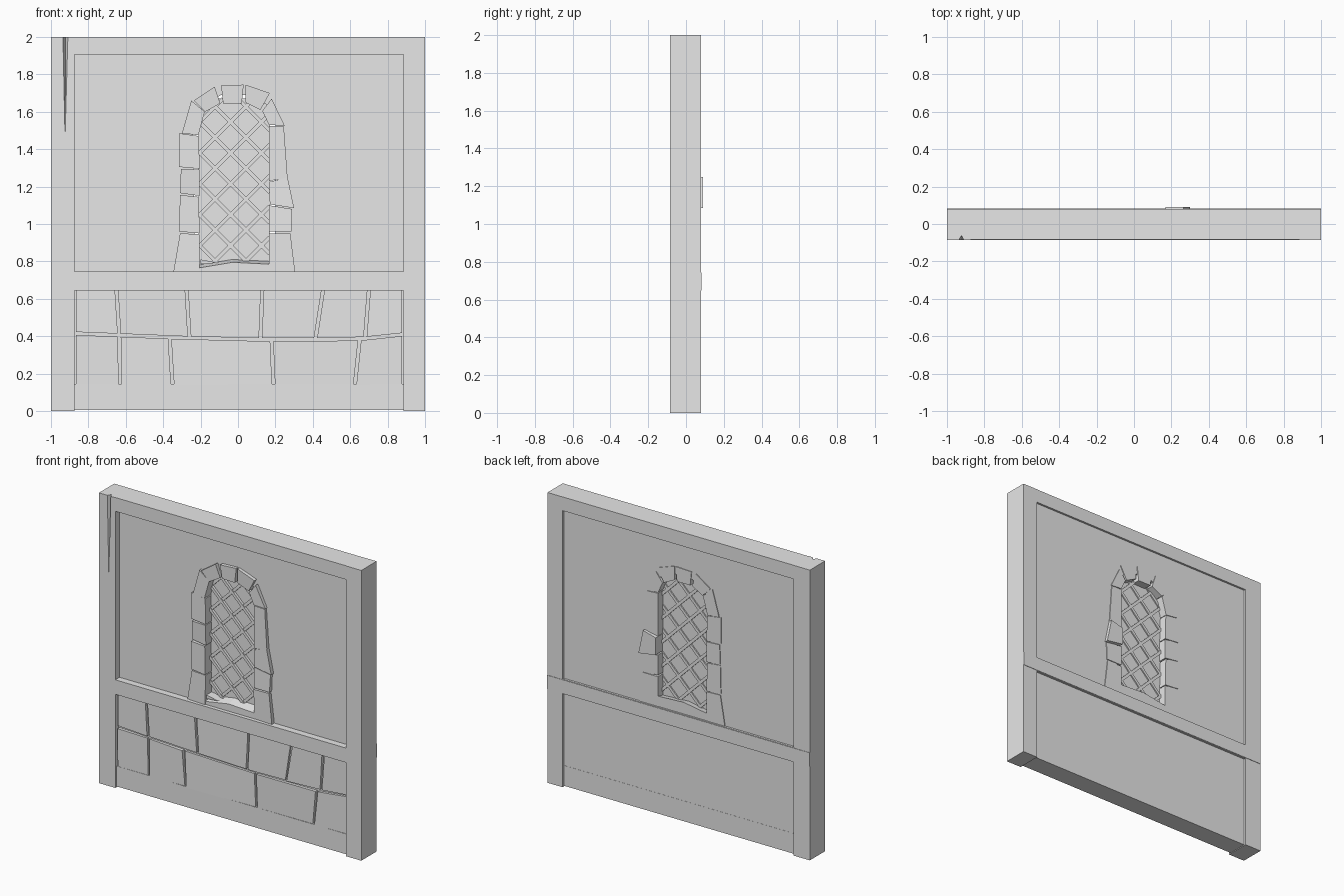
import bpy, bmesh, random
from mathutils import Vector

random.seed(4)
if "Cube" in bpy.data.objects:
    bpy.data.objects.remove(bpy.data.objects["Cube"], do_unlink=True)

grey = bpy.data.materials.new("plain grey")
grey.use_nodes = True
grey.diffuse_color = (0.8, 0.8, 0.8, 1)
grey.node_tree.nodes["Principled BSDF"].inputs["Base Color"].default_value = (0.8, 0.8, 0.8, 1)


def prism(name, outline, front, back, jitter=0.0, drop=0.0):
    """Extrude an (x, z) outline from front to back; jitter roughens the front,
    drop lowers the upper front corners."""
    bm = bmesh.new()
    mid = sum(z for _, z in outline) / len(outline)
    near = [bm.verts.new((x, front + random.uniform(-jitter, jitter), z - (drop if z > mid else 0)))
            for x, z in outline]
    far = [bm.verts.new((x, back, z)) for x, z in outline]
    bm.faces.new(near)
    bm.faces.new(far[::-1])
    n = len(outline)
    for i in range(n):
        j = (i + 1) % n
        bm.faces.new((near[j], near[i], far[i], far[j]))
    bmesh.ops.recalc_face_normals(bm, faces=bm.faces)
    mesh = bpy.data.meshes.new(name)
    bm.to_mesh(mesh)
    bm.free()
    mesh.materials.append(grey)
    obj = bpy.data.objects.new(name, mesh)
    bpy.context.collection.objects.link(obj)
    return obj


def box(name, x0, x1, z0, z1, front, back):
    return prism(name, [(x0, z0), (x1, z0), (x1, z1), (x0, z1)], front, back)


# Timber frame
LEFT, RIGHT = -0.875, 0.885
FRONT, BACK = -0.086, 0.08
post = box("right_post", -1, LEFT, 0, 2, FRONT, BACK)
box("left_post", RIGHT, 1, 0, 2, FRONT, BACK)
box("top_rail", LEFT, RIGHT, 1.905, 2, FRONT + 0.002, BACK - 0.001)
box("middle_rail", LEFT, RIGHT, 0.645, 0.745, FRONT, BACK)
box("middle_rail_back_plate", -1, 1, 0.648, 0.742, BACK - 0.004, BACK + 0.003)
box("bottom_rail", LEFT, RIGHT, 0.005, 0.145, -0.071, 0.066)

# Split in the post: a narrow wedge cut from the top
bm = bmesh.new()
tip = bm.verts.new((-0.925, FRONT - 0.003, 1.39))
rim = [bm.verts.new(p) for p in
       ((-0.942, FRONT - 0.01, 2.02), (-0.904, FRONT - 0.01, 2.02), (-0.922, FRONT + 0.026, 2.02))]
bm.faces.new(rim)
for i in range(3):
    bm.faces.new((rim[i], rim[i - 1], tip))
bmesh.ops.recalc_face_normals(bm, faces=bm.faces)
wedge_mesh = bpy.data.meshes.new("split_cutter")
bm.to_mesh(wedge_mesh)
bm.free()
wedge = bpy.data.objects.new("split_cutter", wedge_mesh)
wedge.hide_render = True
bpy.context.collection.objects.link(wedge)
cut = post.modifiers.new("split", "BOOLEAN")
cut.operation = "DIFFERENCE"
cut.solver = "EXACT"
cut.object = wedge
bpy.context.view_layer.objects.active = post
bpy.ops.object.modifier_apply(modifier=cut.name)
bpy.data.objects.remove(wedge, do_unlink=True)

# Plaster panel with an arched opening
curve = bpy.data.curves.new("plaster_panel", "CURVE")
curve.dimensions = "2D"
curve.fill_mode = "BOTH"
curve.extrude = 0.0525
outer = [(LEFT, 0.74), (RIGHT, 0.74), (RIGHT, 1.91), (LEFT, 1.91)]
arch = [(-0.23, 0.75), (0.2, 0.75), (0.2, 1.53), (0.15, 1.64), (0.04, 1.69),
        (-0.09, 1.69), (-0.19, 1.63), (-0.24, 1.48)]
for loop in (outer, arch):
    spline = curve.splines.new("POLY")
    spline.points.add(len(loop) - 1)
    for point, (x, z) in zip(spline.points, loop):
        point.co = (x, z, 0, 1)
    spline.use_cyclic_u = True
curve.materials.append(grey)
panel = bpy.data.objects.new("plaster_panel", curve)
panel.rotation_euler.x = 1.570796
panel.location.y = 0.0125
bpy.context.collection.objects.link(panel)

# Stones around the window, clockwise from the lower left
surround = [
    [(-0.345, 0.745), (-0.205, 0.745), (-0.205, 0.945), (-0.31, 0.95)],
    [(-0.315, 0.96), (-0.205, 0.95), (-0.21, 1.145), (-0.31, 1.155)],
    [(-0.31, 1.165), (-0.205, 1.15), (-0.205, 1.29), (-0.305, 1.295)],
    [(-0.315, 1.305), (-0.205, 1.295), (-0.21, 1.47), (-0.315, 1.485)],
    [(-0.3, 1.485), (-0.212, 1.475), (-0.178, 1.6), (-0.25, 1.66)],
    [(-0.235, 1.66), (-0.175, 1.6), (-0.095, 1.645), (-0.125, 1.735)],
    [(-0.09, 1.74), (-0.08, 1.645), (0.02, 1.645), (0.03, 1.745)],
    [(0.04, 1.745), (0.04, 1.65), (0.12, 1.61), (0.17, 1.7)],
    [(0.13, 1.605), (0.18, 1.67), (0.25, 1.525), (0.165, 1.53)],
    [(0.165, 1.525), (0.245, 1.52), (0.265, 1.245), (0.165, 1.23)],
    [(0.168, 1.225), (0.265, 1.25), (0.3, 1.085), (0.17, 1.105)],
    [(0.165, 1.1), (0.29, 1.08), (0.285, 0.96), (0.165, 0.96)],
    [(0.165, 0.95), (0.28, 0.95), (0.305, 0.745), (0.165, 0.745)],
]
for i, outline in enumerate(surround):
    back = 0.09 if i == 10 else 0.07
    prism(f"window_stone_{i + 1}", outline, -0.062, back, jitter=0.006)

# Sill with a broken chip
sill = [(-0.21, 0.74), (0.17, 0.74), (0.17, 0.815), (-0.03, 0.825), (-0.21, 0.795)]
prism("window_sill", sill, -0.06, 0.068, drop=0.03)
prism("sill_chip", [(-0.2, 0.785), (-0.11, 0.792), (-0.17, 0.805), (-0.2, 0.81)], -0.058, 0.0)

# Glass and diagonal lattice
W0, W1, S0, S1 = -0.21, 0.17, 0.79, 1.67
box("window_glass", W0, W1, 0.75, S1, 0.006, 0.014)


def lattice_bar(name, slope, offset, front, back):
    """Diagonal bar z = slope * x + offset, kept inside the opening."""
    ends = sorted((z - offset) / slope for z in (S0, S1))
    x0, x1 = max(W0, ends[0]), min(W1, ends[1])
    if x1 - x0 < 0.03:
        return
    a = Vector((x0, slope * x0 + offset))
    b = Vector((x1, slope * x1 + offset))
    side = Vector((-slope, 1)).normalized() * 0.01
    prism(name, [tuple(p) for p in (a - side, b - side, b + side, a + side)], front, back)


for k in range(-5, 6):
    lattice_bar(f"lattice_rising_{k + 6}", 1, 1.255 + k * 0.165, -0.006, 0.022)
    lattice_bar(f"lattice_falling_{k + 6}", -1, 1.175 + k * 0.165, -0.012, 0.026)

# Masonry below the middle rail
box("masonry_backing", LEFT, RIGHT, 0.14, 0.65, -0.052, 0.065)
seam = [(LEFT, 0.415), (-0.25, 0.39), (0.2, 0.38), (0.65, 0.385), (RIGHT, 0.41)]


def seam_height(x):
    for (xa, za), (xb, zb) in zip(seam, seam[1:]):
        if x <= xb:
            return za + (zb - za) * (x - xa) / (xb - xa)
    return seam[-1][1]


# Joints are given as (bottom x, top x)
upper = [(LEFT, LEFT), (-0.635, -0.65), (-0.26, -0.275), (0.12, 0.13), (0.415, 0.455), (0.68, 0.7), (RIGHT, RIGHT)]
lower = [(LEFT, LEFT), (-0.63, -0.635), (-0.35, -0.365), (0.19, 0.18), (0.625, 0.65), (RIGHT, RIGHT)]
GAP = 0.008
for row, joints in (("upper", upper), ("lower", lower)):
    for i, ((b0, t0), (b1, t1)) in enumerate(zip(joints, joints[1:])):
        b0, t0, b1, t1 = b0 + GAP, t0 + GAP, b1 - GAP, t1 - GAP
        if row == "upper":
            outline = [(b0, seam_height(b0) + GAP), (b1, seam_height(b1) + GAP), (t1, 0.65), (t0, 0.65)]
        else:
            outline = [(b0, 0.14), (b1, 0.14), (t1, seam_height(t1) - GAP), (t0, seam_height(t0) - GAP)]
        prism(f"{row}_masonry_{i + 1}", outline, -0.071, -0.04, jitter=0.005)
